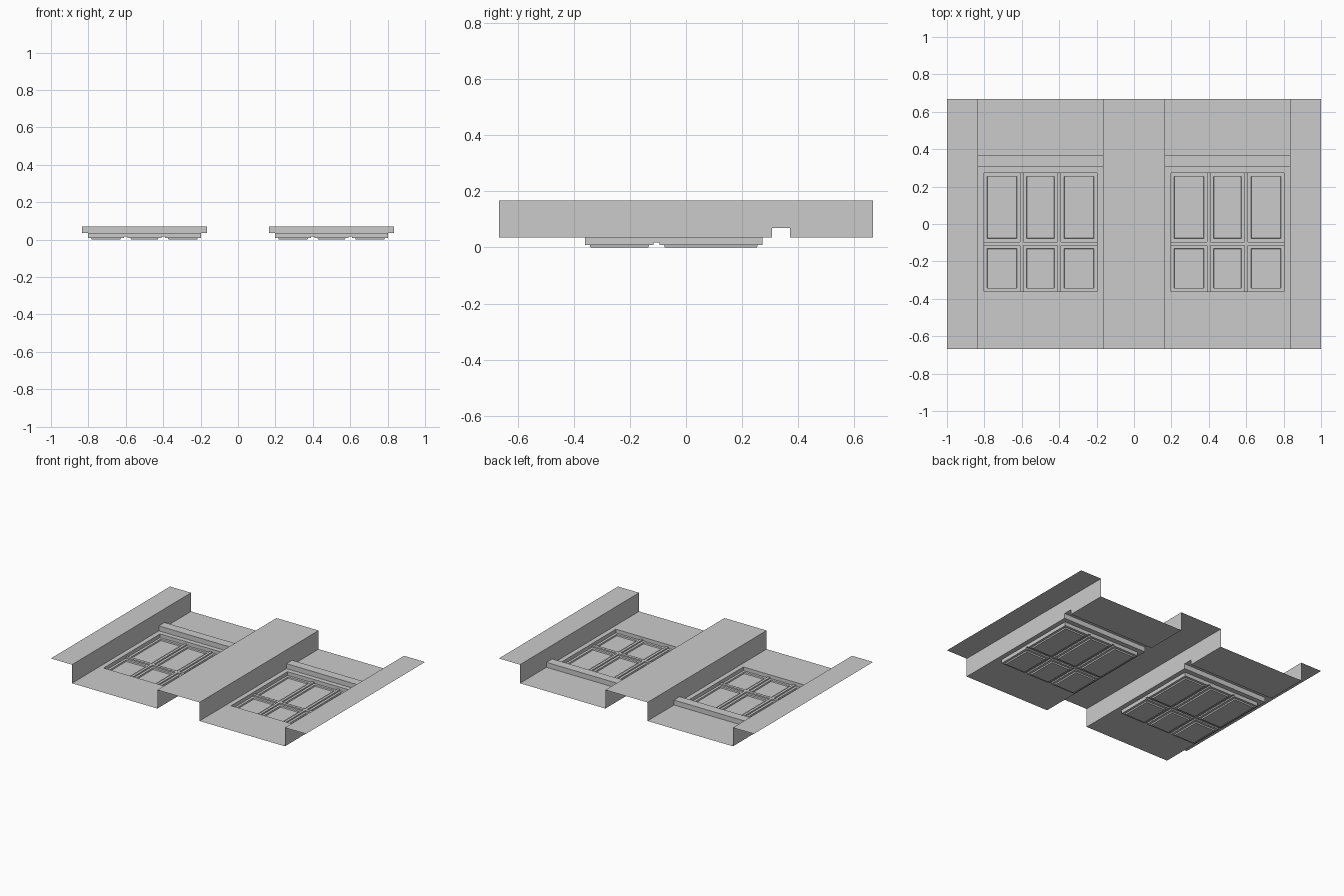
import bpy, bmesh

if "Cube" in bpy.data.objects:
    bpy.data.objects.remove(bpy.data.objects["Cube"])

HALF_Y = 0.667          # half depth of the wall panel
TOP, FLOOR = 0.167, 0.035
BAY_HALF = 0.335        # half width of each recessed bay
LEDGE_PROFILE = [(0.306, FLOOR), (0.306, 0.07), (0.37, 0.07), (0.37, FLOOR)]
PANE_X = [(-0.302, -0.109), (-0.091, 0.091), (0.109, 0.302)]
PANE_Y = [(-0.36, -0.115), (-0.095, 0.272)]
WINDOW = (-0.302, 0.302, -0.36, 0.272)


def finish(name, bm):
    bmesh.ops.remove_doubles(bm, verts=bm.verts, dist=1e-5)
    mesh = bpy.data.meshes.new(name)
    bm.to_mesh(mesh)
    bm.free()
    ob = bpy.data.objects.new(name, mesh)
    bpy.context.collection.objects.link(ob)
    return ob


def poly(bm, pts):
    return bm.faces.new([bm.verts.new(p) for p in pts])


def plate(bm, rect, z, holes=()):
    """Flat upward sheet with rectangular holes."""
    xs = sorted({rect[0], rect[1], *(v for h in holes for v in h[:2])})
    ys = sorted({rect[2], rect[3], *(v for h in holes for v in h[2:])})
    for a, b in zip(xs, xs[1:]):
        for c, d in zip(ys, ys[1:]):
            mx, my = (a + b) / 2, (c + d) / 2
            if not any(h[0] < mx < h[1] and h[2] < my < h[3] for h in holes):
                poly(bm, [(a, c, z), (b, c, z), (b, d, z), (a, d, z)])
    bmesh.ops.remove_doubles(bm, verts=bm.verts, dist=1e-5)
    bmesh.ops.dissolve_limit(bm, angle_limit=0.01, verts=bm.verts, edges=bm.edges)


def reveal(bm, r0, z0, r1, z1):
    """Four inward-facing sides stepping from rectangle r0 down to r1."""
    def ring(r, z):
        return [(r[0], r[2], z), (r[1], r[2], z), (r[1], r[3], z), (r[0], r[3], z)]
    p, q = ring(r0, z0), ring(r1, z1)
    for i in range(4):
        j = (i + 1) % 4
        poly(bm, [p[i], p[j], q[j], q[i]])


def shrink(r, d):
    return (r[0] + d, r[1] - d, r[2] + d, r[3] - d)


# Raised piers between and beside the bays
for name, a, b in [("left_pier", -1, -0.5 - BAY_HALF),
                   ("middle_pier", -0.5 + BAY_HALF, 0.5 - BAY_HALF),
                   ("right_pier", 0.5 + BAY_HALF, 1)]:
    bm = bmesh.new()
    plate(bm, (a, b, -HALF_Y, HALF_Y), TOP)
    finish(name, bm)

for side, cx in (("left", -0.5), ("right", 0.5)):
    # Recessed wall with the window opening
    bm = bmesh.new()
    plate(bm, (-BAY_HALF, BAY_HALF, -HALF_Y, LEDGE_PROFILE[0][0]), FLOOR, [WINDOW])
    plate(bm, (-BAY_HALF, BAY_HALF, LEDGE_PROFILE[-1][0], HALF_Y), FLOOR)
    finish(side + "_bay_wall", bm).location.x = cx

    # Ledge above the window, open underneath
    bm = bmesh.new()
    for (y0, z0), (y1, z1) in zip(LEDGE_PROFILE, LEDGE_PROFILE[1:]):
        poly(bm, [(-BAY_HALF, y0, z0), (BAY_HALF, y0, z0),
                  (BAY_HALF, y1, z1), (-BAY_HALF, y1, z1)])
    finish(side + "_ledge", bm).location.x = cx

    # Pier sides, following the ledge outline along the bottom
    bm = bmesh.new()
    outline = [(-HALF_Y, TOP), (-HALF_Y, FLOOR), *LEDGE_PROFILE,
               (HALF_Y, FLOOR), (HALF_Y, TOP)]
    poly(bm, [(-BAY_HALF, y, z) for y, z in outline])
    poly(bm, [(BAY_HALF, y, z) for y, z in reversed(outline)])
    finish(side + "_bay_sides", bm).location.x = cx

    # Window: recess and mullions, then stepped frame and glass for each pane
    panes = [(*px, *py) for px in PANE_X for py in PANE_Y]
    bm = bmesh.new()
    reveal(bm, WINDOW, FLOOR, WINDOW, 0.018)
    plate(bm, WINDOW, 0.018, panes)
    finish(side + "_window_mullions", bm).location.x = cx

    frames, glass = bmesh.new(), bmesh.new()
    for p in panes:
        inner = shrink(p, 0.017)
        reveal(frames, p, 0.018, p, 0.009)
        plate(frames, p, 0.009, [inner])
        reveal(frames, inner, 0.009, shrink(inner, 0.002), 0)
        plate(glass, shrink(inner, 0.002), 0)
    finish(side + "_pane_frames", frames).location.x = cx
    finish(side + "_glass", glass).location.x = cx
